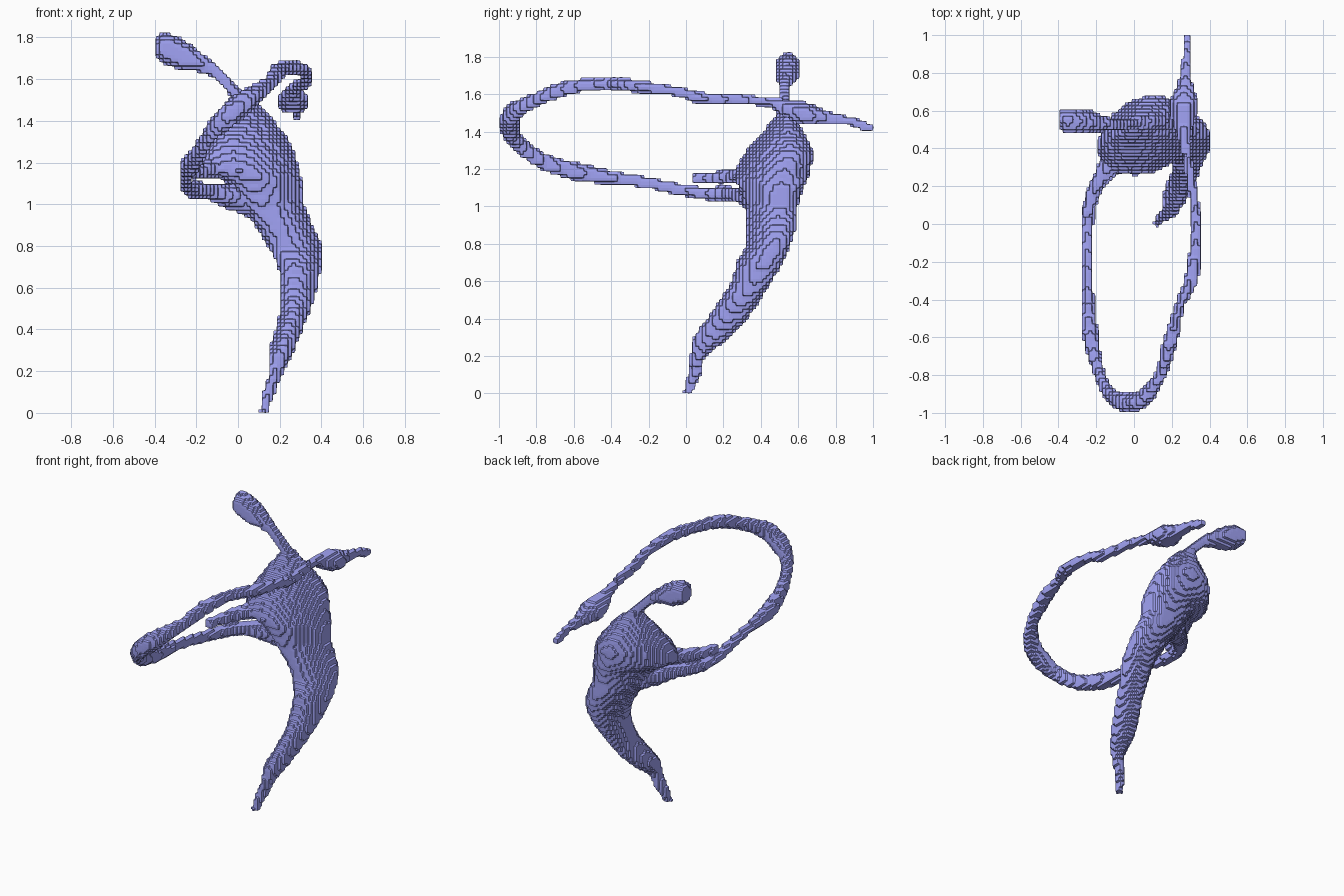
import bpy, bmesh, math
from mathutils import Vector

CELL = 0.018      # size of the stepped surface grid
SIDES = 24
mat = bpy.data.materials.new("periwinkle")
mat.diffuse_color = (0.36, 0.37, 0.92, 1)


def smooth_rows(rows, n=8):
    """Catmull-Rom interpolation through rows of numbers."""
    out = []
    for i in range(len(rows) - 1):
        a, b = rows[max(i - 1, 0)], rows[i]
        c, d = rows[i + 1], rows[min(i + 2, len(rows) - 1)]
        for k in range(n):
            t = k / n
            out.append([0.5 * (2*q + (r-p)*t + (2*p - 5*q + 4*r - s)*t*t + (3*q - p - 3*r + s)*t**3)
                        for p, q, r, s in zip(a, b, c, d)])
    return out + [list(rows[-1])]


def loft(name, rings):
    """Skin closed rings, cap the ends, then give a stepped faceted surface."""
    bm = bmesh.new()
    vs = [[bm.verts.new(p) for p in ring] for ring in rings]
    for a, b in zip(vs, vs[1:]):
        for j in range(SIDES):
            k = (j + 1) % SIDES
            bm.faces.new((a[j], a[k], b[k], b[j]))
    bm.faces.new(vs[0])
    bm.faces.new(vs[-1])
    bmesh.ops.recalc_face_normals(bm, faces=bm.faces)
    size = max(max(v.co[i] for v in bm.verts) - min(v.co[i] for v in bm.verts) for i in range(3))
    me = bpy.data.meshes.new(name)
    bm.to_mesh(me)
    bm.free()
    me.materials.append(mat)
    ob = bpy.data.objects.new(name, me)
    bpy.context.collection.objects.link(ob)
    depth = math.ceil(math.log2(size / CELL / 0.95))
    rm = ob.modifiers.new("steps", 'REMESH')
    rm.mode = 'BLOCKS'
    rm.octree_depth = depth
    rm.scale = size / (CELL * 2 ** depth)
    rm.use_remove_disconnected = False
    sm = ob.modifiers.new("chamfer", 'SMOOTH')
    sm.factor, sm.iterations = 0.5, 2
    return ob


def ellipse(c, u, v):
    return [c + u * math.cos(2*math.pi*j/SIDES) + v * math.sin(2*math.pi*j/SIDES) for j in range(SIDES)]


def tube(name, rows):
    """rows: x, y, z, half width sideways, half height"""
    rows = smooth_rows(rows)
    pts = [Vector(r[:3]) for r in rows]
    rings = []
    for i, r in enumerate(rows):
        t = (pts[min(i + 1, len(pts) - 1)] - pts[max(i - 1, 0)]).normalized()
        side = t.cross(Vector((0, 0, 1))).normalized()
        rings.append(ellipse(pts[i], side * r[3], side.cross(t) * r[4]))
    return loft(name, rings)


def slanted(z, x0, x1, y0, y1):
    """Body section: an ellipse that fills its bounds, its right side slanting back."""
    w, d = (x1 - x0) / 2, (y1 - y0) / 2
    skew = min(0.3 * w, 0.3 * d)
    return ellipse(Vector((x0 + w, y0 + d, z)), Vector((w, skew, 0)),
                   Vector((0, math.sqrt(d * d - skew * skew), 0)))


# body: one tapering leg swelling into the torso (z, x min, x max, y min, y max)
body = smooth_rows([
    (0.00, 0.10, 0.14, -0.02, 0.03), (0.10, 0.12, 0.18, 0.01, 0.08),
    (0.20, 0.15, 0.22, 0.02, 0.11), (0.30, 0.15, 0.27, 0.04, 0.24),
    (0.40, 0.18, 0.31, 0.11, 0.33), (0.50, 0.20, 0.35, 0.18, 0.40),
    (0.60, 0.20, 0.38, 0.24, 0.46), (0.70, 0.19, 0.40, 0.27, 0.52),
    (0.80, 0.14, 0.40, 0.32, 0.56), (0.90, 0.08, 0.36, 0.32, 0.59),
    (1.00, 0.00, 0.32, 0.31, 0.60), (1.10, -0.06, 0.31, 0.28, 0.63),
    (1.14, -0.12, 0.30, 0.26, 0.65), (1.18, -0.19, 0.29, 0.26, 0.66),
    (1.28, -0.18, 0.26, 0.31, 0.68), (1.38, -0.13, 0.19, 0.39, 0.64),
    (1.46, -0.08, 0.12, 0.46, 0.59), (1.53, -0.02, 0.03, 0.50, 0.57)], 4)
loft("body", [slanted(*row) for row in body])

# head on a thin neck
tube("head_and_neck", [
    (0.03, 0.53, 1.48, .045, .045), (-0.02, 0.53, 1.54, .03, .03),
    (-0.08, 0.525, 1.61, .03, .028), (-0.16, 0.53, 1.665, .042, .04),
    (-0.25, 0.54, 1.705, .066, .066), (-0.33, 0.545, 1.742, .07, .074),
    (-0.38, 0.55, 1.765, .06, .06), (-0.395, 0.55, 1.77, .035, .035)])

# long looping ribbon: leaves the waist, swings forward and returns past the shoulder
tube("looping_ribbon", [
    (0.12, 0.44, 1.00, .09, .08), (0.00, 0.38, 1.03, .07, .07),
    (-0.12, 0.29, 1.06, .048, .045), (-0.20, 0.19, 1.068, .038, .04),
    (-0.24, 0.05, 1.075, .033, .034), (-0.245, -0.20, 1.125, .025, .032),
    (-0.24, -0.40, 1.155, .03, .036), (-0.235, -0.56, 1.18, .044, .05),
    (-0.195, -0.75, 1.235, .034, .045), (-0.13, -0.90, 1.34, .034, .045),
    (-0.04, -0.945, 1.43, .052, .057), (0.05, -0.92, 1.505, .047, .052),
    (0.14, -0.80, 1.57, .032, .038), (0.19, -0.63, 1.635, .04, .04),
    (0.24, -0.44, 1.655, .027, .03), (0.305, -0.28, 1.645, .038, .036),
    (0.33, -0.06, 1.615, .028, .026), (0.32, 0.10, 1.575, .026, .036),
    (0.295, 0.28, 1.572, .025, .028), (0.265, 0.45, 1.555, .03, .03),
    (0.262, 0.55, 1.52, .06, .052), (0.265, 0.64, 1.495, .078, .062),
    (0.27, 0.74, 1.475, .042, .04), (0.275, 0.86, 1.46, .022, .025),
    (0.28, 0.94, 1.435, .023, .026), (0.285, 1.0, 1.42, .016, .018)])

# short arm above the ribbon
tube("short_arm", [
    (0.00, 0.46, 1.19, .10, .07), (-0.10, 0.35, 1.175, .07, .05),
    (-0.18, 0.24, 1.158, .042, .042), (-0.23, 0.13, 1.15, .032, .034),
    (-0.25, 0.03, 1.15, .026, .026)])
